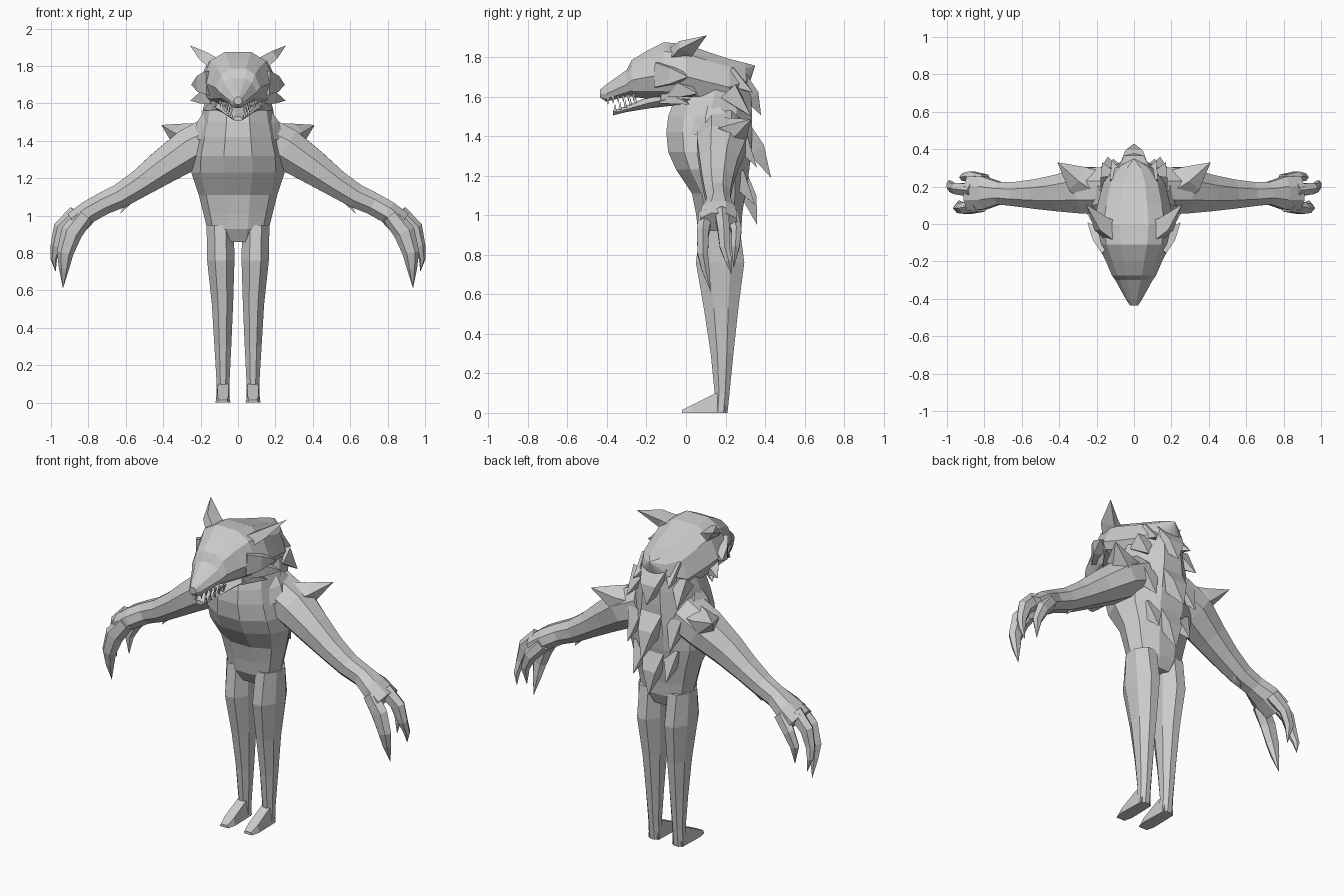
import bpy, bmesh, math
from mathutils import Vector

fur = bpy.data.materials.new("grey fur")
fur.diffuse_color = (0.6, 0.6, 0.6, 1)


def loft(name, rings, mirror=False):
    """Skin a list of equal-length rings; a one-point ring makes a tip."""
    bm = bmesh.new()
    vs = [[bm.verts.new(p) for p in r] for r in rings]
    for a, b in zip(vs, vs[1:]):
        n = max(len(a), len(b))
        for i in range(n):
            j = (i + 1) % n
            if len(a) == 1:
                bm.faces.new((a[0], b[j], b[i]))
            elif len(b) == 1:
                bm.faces.new((a[i], a[j], b[0]))
            else:
                bm.faces.new((a[i], a[j], b[j], b[i]))
    for r in (vs[0], vs[-1]):
        if len(r) > 2:
            bm.faces.new(r)
    bmesh.ops.recalc_face_normals(bm, faces=bm.faces)
    me = bpy.data.meshes.new(name)
    bm.to_mesh(me)
    bm.free()
    me.materials.append(fur)
    ob = bpy.data.objects.new(name, me)
    bpy.context.collection.objects.link(ob)
    if mirror:
        ob.modifiers.new("mirror", 'MIRROR').use_mirror_merge = False
    return ob


def level(z, front, back, w, cx=0, n=10):
    """Horizontal ring between a front and back y, with half width w."""
    cy, d = (front + back) / 2, (back - front) / 2
    k = math.cos(math.pi / n)
    return [(cx + w * math.cos(a) / (k if n == 8 else 1), cy + d * math.sin(a) / k, z)
            for a in (math.tau * (i + (0.5 if n == 8 else 0)) / n for i in range(n))]


def slab(y, top, bot, w):
    """Upright symmetrical ring across the head at depth y."""
    h = top - bot
    half = [(.36, 1), (.76, .84), (1, .45), (.8, .16), (.4, 0)]
    pts = [(w * a, y, bot + h * b) for a, b in half]
    return pts + [(-x, y, z) for x, y, z in reversed(pts)]


def tube(name, path, n=6, ref=(0, 1, 0), mirror=True):
    """Path of (x, y, z, half width along ref, half thickness)."""
    P = [Vector(p[:3]) for p in path]
    rings = []
    for i, p in enumerate(path):
        if p[3] == 0:
            rings.append([P[i]])
            continue
        t = (P[min(i + 1, len(P) - 1)] - P[max(i - 1, 0)]).normalized()
        u = Vector(ref)
        u = (u - t * u.dot(t)).normalized()
        v = t.cross(u)
        rings.append([P[i] + u * p[3] * math.cos(a) + v * p[4] * math.sin(a)
                      for a in (math.tau * (k + .5) / n for k in range(n))])
    return loft(name, rings, mirror)


# Torso, from pelvis to the hump of the neck
loft("torso", [level(*r) for r in [
    (.86, .10, .25, .12), (.93, .06, .28, .165), (1.01, .05, .285, .185),
    (1.11, .03, .30, .21), (1.23, -.05, .32, .25), (1.32, -.09, .33, .245),
    (1.42, -.10, .335, .22), (1.50, -.09, .335, .20), (1.58, -.06, .33, .185),
    (1.67, .0, .32, .16), (1.74, .06, .29, .10)]])

# Legs and wedge feet
loft("leg", [level(z, f, b, w, cx, 8) for z, f, b, w, cx in [
    (0, .14, .21, .036, .08), (.10, .145, .22, .034, .08), (.30, .125, .24, .045, .081),
    (.53, .09, .265, .057, .083), (.76, .05, .295, .073, .092), (.95, .075, .27, .073, .095)]], True)
loft("foot", [[(.08 + s * w, y, z) for s, z in ((-1, 0), (1, 0), (.75, h), (-.75, h))]
              for y, w, h in [(-.02, .028, .015), (.03, .04, .04), (.15, .037, .10), (.20, .033, .09)]], True)

# Arms ending in broad palms
tube("arm", [(.12, .18, 1.42, .13, .13), (.26, .18, 1.355, .135, .12), (.40, .165, 1.26, .105, .10),
             (.52, .16, 1.175, .085, .08), (.63, .16, 1.105, .07, .07), (.72, .165, 1.065, .065, .065),
             (.80, .165, 1.02, .095, .065), (.88, .165, .965, .10, .06)], 8)
tube("elbow_spike", [(.54, .17, 1.13, .04, .04), (.63, .17, 1.01, 0, 0)], 4)

# Clawed fingers
tube("front_finger", [(.82, .10, 1.0, .04, .05), (.89, .085, .91, .035, .058), (.925, .085, .80, .03, .045),
                      (.93, .10, .72, .022, .028), (.936, .126, .61, 0, 0)])
tube("middle_finger", [(.86, .18, 1.01, .04, .05), (.945, .19, .93, .035, .045), (.972, .195, .84, .028, .03),
                       (.985, .215, .77, .02, .018), (.975, .23, .70, 0, 0)])
tube("back_finger", [(.80, .23, 1.0, .04, .045), (.87, .255, .92, .03, .04), (.905, .25, .84, .024, .03),
                     (.90, .24, .73, 0, 0)])

# Shoulder fur
tube("shoulder_spike", [(.22, .20, 1.40, .11, .10), (.31, .25, 1.43, .08, .065), (.41, .33, 1.485, 0, 0)], 5)
tube("outer_shoulder_spike", [(.31, .15, 1.34, .08, .07), (.43, .16, 1.345, 0, 0)], 4)
tube("neck_ridge", [(.17, .14, 1.42, .15, .08), (.17, .13, 1.50, .10, .05), (.155, .12, 1.60, 0, 0)], 5)

# Upper head, from nose back to the tip of the mane
loft("head", [slab(*r) for r in [
    (-.435, 1.635, 1.595, .022), (-.405, 1.66, 1.575, .042), (-.30, 1.735, 1.60, .10),
    (-.275, 1.785, 1.60, .118), (-.20, 1.83, 1.59, .15), (-.11, 1.875, 1.58, .195),
    (0, 1.865, 1.57, .215), (.10, 1.83, 1.55, .195), (.22, 1.79, 1.53, .165),
    (.30, 1.77, 1.60, .10)]] + [[(0, .35, 1.757)]])

# Lower jaw
loft("jaw", [slab(*r) for r in [
    (-.37, 1.53, 1.505, .025), (-.31, 1.55, 1.52, .055), (-.19, 1.60, 1.54, .10),
    (-.06, 1.64, 1.555, .15), (.05, 1.64, 1.54, .15)]])

# Teeth in both jaws
for i in range(6):
    y = -.395 + .026 * i
    w = .036 + .55 * (y + .395)
    up, low = 1.585 + .15 * (y + .4), 1.535 + .4 * (y + .37)
    tube("upper_tooth", [(w * .9, y, up + .01, .012, .01), (w * .85, y, up - .03, 0, 0)], 4)
    if i:
        tube("lower_tooth", [(w * .7, y + .01, low - .01, .011, .01), (w * .72, y + .01, low + .03, 0, 0)], 4)

# Ears, swept outward and back
tube("ear", [(.11, -.04, 1.80, .075, .05), (.175, 0, 1.845, .06, .035), (.257, .106, 1.91, 0, 0)], 4)

# Cheek fur tufts
tube("upper_cheek_tuft", [(.13, -.12, 1.71, .09, .08), (.19, -.06, 1.705, .06, .055), (.25, .01, 1.70, 0, 0)], 4, (0, 0, 1))
tube("lower_cheek_tuft", [(.12, -.05, 1.64, .06, .07), (.18, 0, 1.63, .045, .045), (.255, .06, 1.615, 0, 0)], 4, (0, 0, 1))
tube("jaw_tuft", [(.09, -.10, 1.60, .05, .06), (.19, .02, 1.56, 0, 0)], 4, (0, 0, 1))

# Fur spikes down the middle of the back
for x1, z1, r, y2, z2 in [(.12, 1.66, .10, .38, 1.505), (.11, 1.42, .11, .43, 1.19), (.10, 1.17, .09, .36, .95)]:
    tube("back_spike", [(0, .26, z1, x1, r), (0, (.29 + y2) / 2, z1 * .6 + z2 * .4, x1 * .6, r * .55),
                        (0, y2, z2, 0, 0)], 4, (1, 0, 0), False)

# Mane tips and flank fur on either side of the back
for x, y, z, tx, ty, tz in [(.13, .22, 1.62, .17, .33, 1.50), (.13, .26, 1.40, .14, .36, 1.24),
                            (.10, .25, 1.20, .11, .35, 1.05), (.08, .22, 1.70, .12, .34, 1.62)]:
    tube("side_back_spike", [(x, y, z, .07, .07), (tx, ty, tz, 0, 0)], 4, (1, 0, 0))
